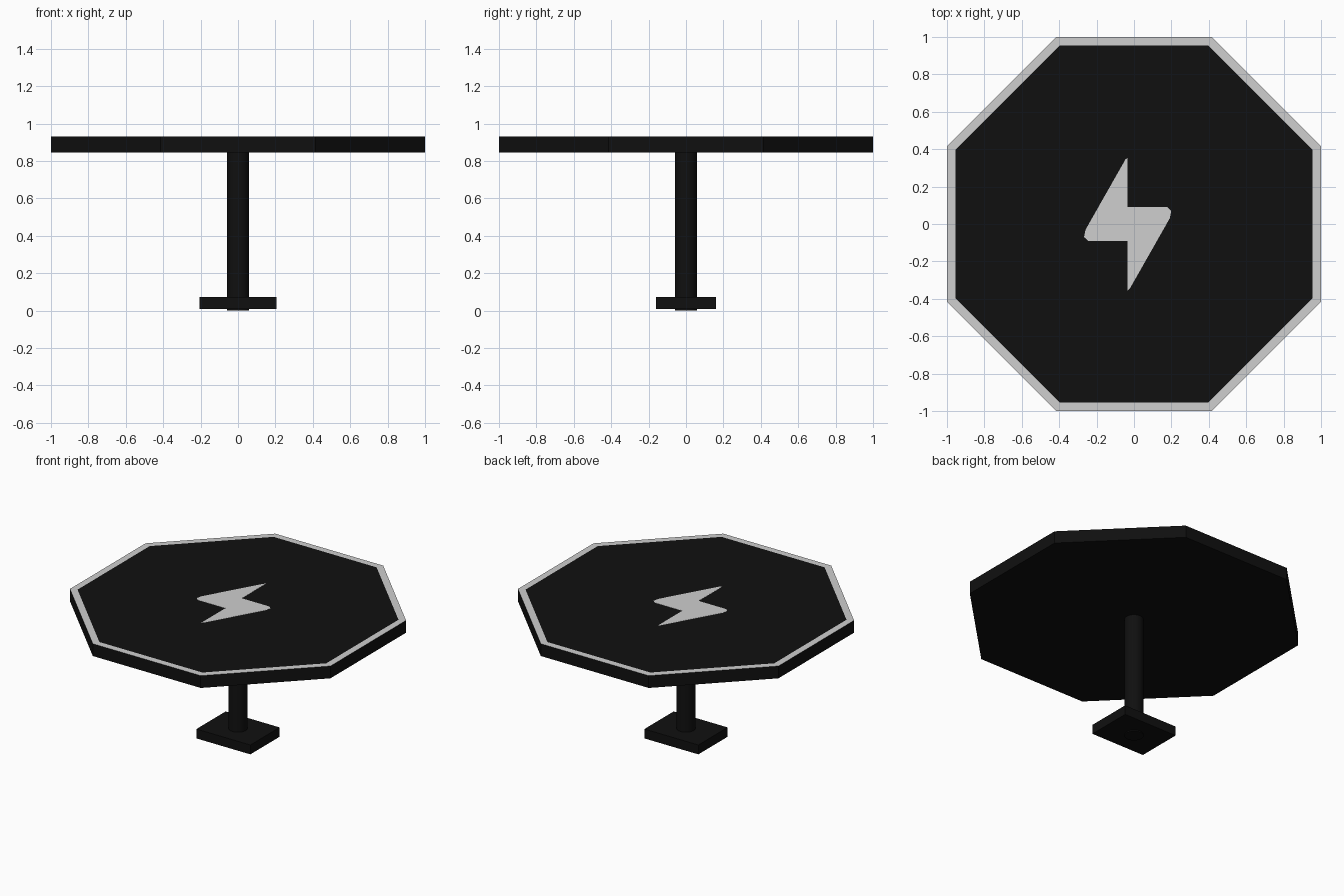
import bpy, bmesh, math

if "Cube" in bpy.data.objects:
    bpy.data.objects.remove(bpy.data.objects["Cube"])


def material(name, v):
    m = bpy.data.materials.new(name)
    m.diffuse_color = (v, v, v, 1)
    m.use_nodes = True
    m.node_tree.nodes["Principled BSDF"].inputs["Base Color"].default_value = m.diffuse_color
    return m


black = material("black", 0.005)
pale = material("pale grey", 0.62)


def make(name, bm, *mats):
    bmesh.ops.recalc_face_normals(bm, faces=bm.faces)
    me = bpy.data.meshes.new(name)
    bm.to_mesh(me)
    bm.free()
    ob = bpy.data.objects.new(name, me)
    bpy.context.collection.objects.link(ob)
    for m in mats:
        me.materials.append(m)
    return ob


def prism(points, z0, z1):
    """Extrude a flat outline from z0 to z1."""
    bm = bmesh.new()
    face = bm.faces.new([bm.verts.new((x, y, z0)) for x, y in points])
    ext = bmesh.ops.extrude_face_region(bm, geom=[face])["geom"]
    verts = [g for g in ext if isinstance(g, bmesh.types.BMVert)]
    bmesh.ops.translate(bm, vec=(0, 0, z1 - z0), verts=verts)
    bmesh.ops.recalc_face_normals(bm, faces=bm.faces)
    return bm


def ngon(n, r, turn=0.0):
    return [(r * math.cos(turn + i * math.tau / n), r * math.sin(turn + i * math.tau / n))
            for i in range(n)]


# Octagonal table top with a pale inset border
TOP = 0.93
bm = prism(ngon(8, 1 / math.cos(math.pi / 8), math.pi / 8), 0.845, TOP)
top = [f for f in bm.faces if f.normal.z > 0.9]
rim = bmesh.ops.inset_region(bm, faces=top, thickness=0.049)["faces"]
for f in rim:
    f.material_index = 1
make("table_top", bm, black, pale)

# Pale bolt-shaped inlay, point-symmetric about its centre
half = [(0, .355), (0, .09), (.212, .09), (.233, .07), (.225, .03), (.012, -.345)]
outline = [(s * x - 0.034, s * y) for s in (1, -1) for x, y in half]
make("bolt_inlay", prism(outline, TOP - 0.002, TOP + 0.001), pale)

# Round pole
pole = make("pole", prism(ngon(32, 0.06), 0.0, 0.85), black)
bpy.context.view_layer.objects.active = pole
pole.select_set(True)
bpy.ops.object.shade_smooth_by_angle(angle=math.radians(35))

# Rectangular foot
make("foot", prism([(-.207, -.16), (.207, -.16), (.207, .16), (-.207, .16)], 0.008, 0.073), black)
